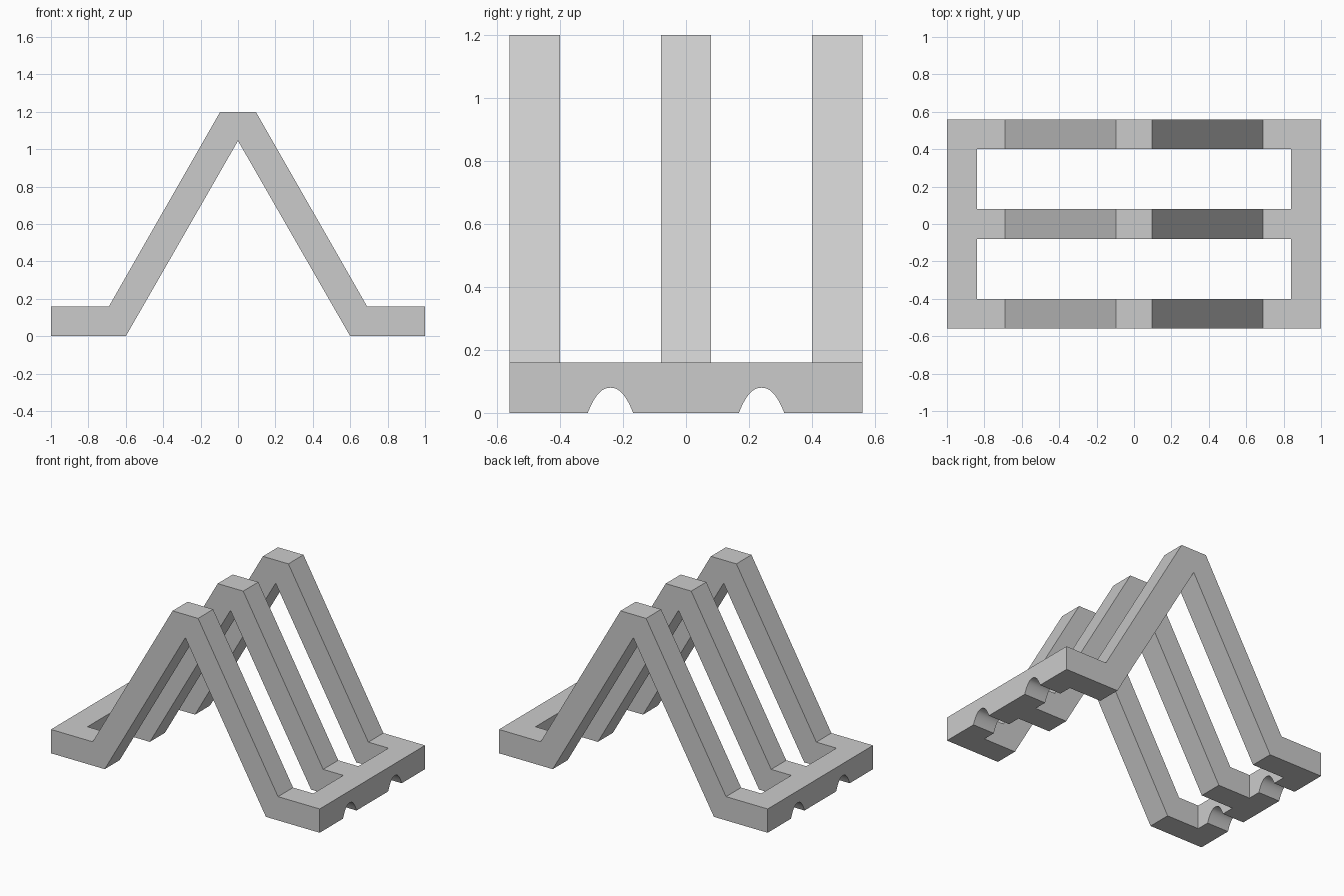
import bpy
import bmesh
from mathutils import Vector

cube = bpy.data.objects.get("Cube")
if cube:
    bpy.data.objects.remove(cube, do_unlink=True)

grey = bpy.data.materials.new("plain_grey")
grey.use_nodes = True
colour = (0.6, 0.6, 0.6, 1)
grey.diffuse_color = colour
grey.node_tree.nodes["Principled BSDF"].inputs["Base Color"].default_value = colour

BAR = 0.16       # square section of every bar
END = 1.0        # half length
SIDE = 0.56      # half depth


def prism(name, outline, direction):
    """Extrude a closed outline along a direction."""
    bm = bmesh.new()
    face = bm.faces.new([bm.verts.new(p) for p in outline])
    new = bmesh.ops.extrude_face_region(bm, geom=[face])["geom"]
    bmesh.ops.translate(bm, vec=Vector(direction),
                        verts=[v for v in new if isinstance(v, bmesh.types.BMVert)])
    bmesh.ops.recalc_face_normals(bm, faces=bm.faces)
    mesh = bpy.data.meshes.new(name)
    bm.to_mesh(mesh)
    bm.free()
    mesh.materials.append(grey)
    obj = bpy.data.objects.new(name, mesh)
    bpy.context.collection.objects.link(obj)
    return obj


# Three A-shaped ribs, each with a flat foot running into the end rails
half = [(0.095, 1.2), (0.69, BAR), (END - BAR, BAR), (END - BAR, 0), (0.6, 0)]
profile = half + [(0, 1.045)] + [(-x, z) for x, z in reversed(half)]
for label, y in (("front", -SIDE), ("middle", -BAR / 2), ("back", SIDE - BAR)):
    prism(label + "_rib", [(x, y, z) for x, z in profile], (0, BAR, 0))


# End rails with two arched notches along the underside
def notch(centre, steps=24):
    points = []
    for i in range(steps + 1):
        t = 2 * i / steps - 1
        t = t * (2 - abs(t))          # denser points towards the steep ends
        points.append((centre + 0.072 * t, 0.08 * (1 - abs(t) ** 2.3)))
    return points


rail = [(-SIDE, BAR), (-SIDE, 0)] + notch(-0.24) + notch(0.24) + [(SIDE, 0), (SIDE, BAR)]
for label, x in (("right", -END), ("left", END - BAR)):
    obj = prism(label + "_rail", [(x, y, z) for y, z in rail], (BAR, 0, 0))
    bpy.ops.object.select_all(action="DESELECT")
    obj.select_set(True)
    bpy.context.view_layer.objects.active = obj
    bpy.ops.object.shade_smooth_by_angle()
